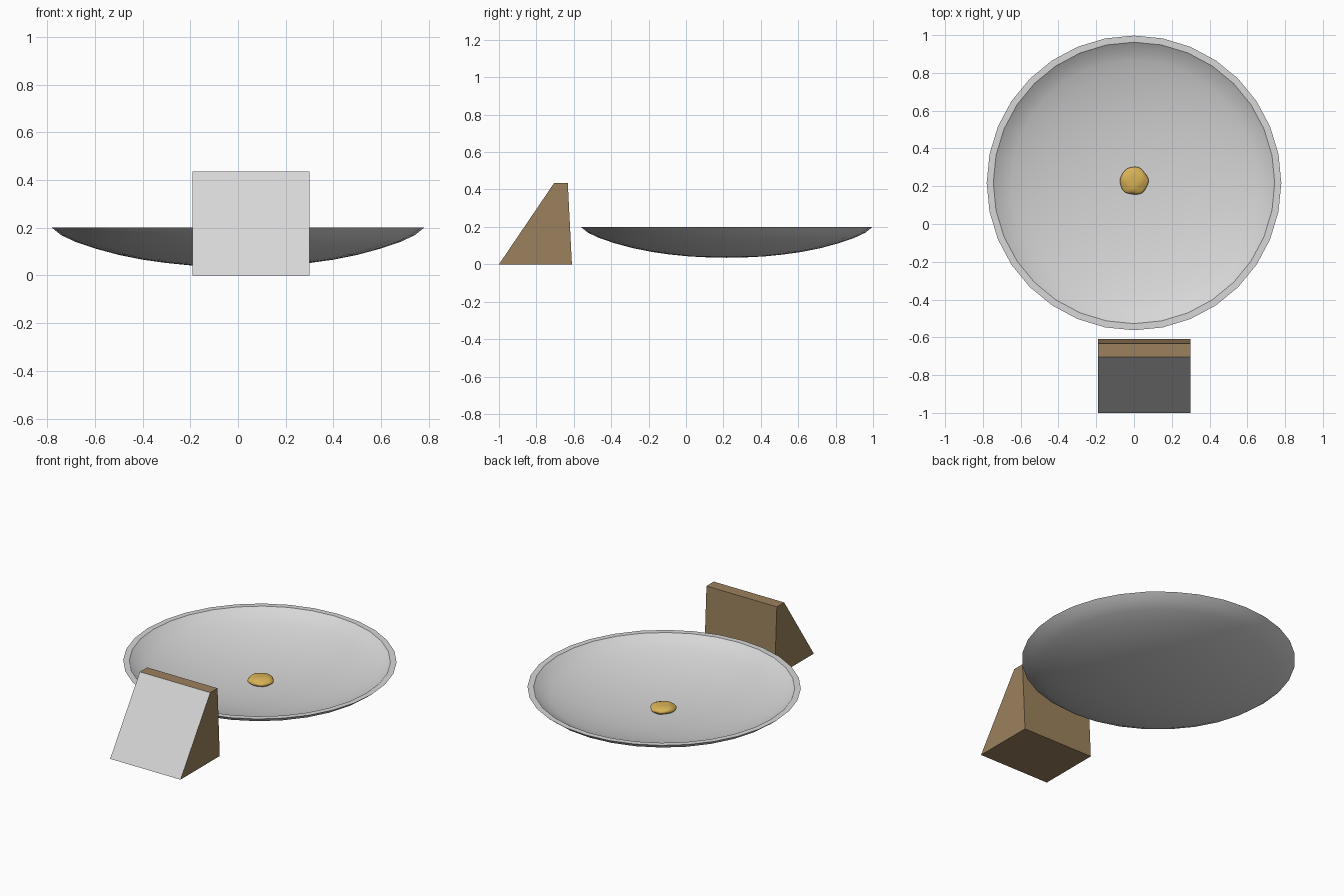
import bpy, bmesh
from math import tau, sin, cos
from mathutils import Vector

cube = bpy.data.objects.get("Cube")
if cube:
    bpy.data.objects.remove(cube)


def material(name, rgb):
    m = bpy.data.materials.new(name)
    m.use_nodes = True
    m.diffuse_color = (*rgb, 1)
    m.node_tree.nodes["Principled BSDF"].inputs["Base Color"].default_value = (*rgb, 1)
    return m


grey = material("light grey", (0.68, 0.68, 0.68))
wood = material("brown wood", (0.33, 0.22, 0.11))
gold = material("gold", (0.68, 0.44, 0.09))


def make_object(name, bm, mats, location=(0, 0, 0), smooth=False):
    bmesh.ops.recalc_face_normals(bm, faces=bm.faces)
    mesh = bpy.data.meshes.new(name)
    bm.to_mesh(mesh)
    bm.free()
    for m in mats:
        mesh.materials.append(m)
    ob = bpy.data.objects.new(name, mesh)
    bpy.context.collection.objects.link(ob)
    ob.location = location
    if smooth:
        bpy.ops.object.select_all(action="DESELECT")
        ob.select_set(True)
        bpy.context.view_layer.objects.active = ob
        bpy.ops.object.shade_smooth_by_angle(angle=0.5)
    return ob


# Shallow round dish: outer curve, then a thinner inner curve, spun round
RIM = 0.2
outer = [(0, 0.035), (0.1, 0.037), (0.2, 0.042), (0.3, 0.052), (0.4, 0.066),
         (0.5, 0.086), (0.6, 0.113), (0.68, 0.14), (0.74, 0.168), (0.78, RIM)]
inner = [(r * 0.955, RIM - (RIM - z) * 0.85) for r, z in reversed(outer)]
bm = bmesh.new()
verts = [bm.verts.new((0, r, z)) for r, z in outer + inner]
edges = [bm.edges.new(pair) for pair in zip(verts, verts[1:])]
bmesh.ops.spin(bm, geom=verts + edges, cent=(0, 0, 0), axis=(0, 0, 1),
               angle=tau, steps=32, use_duplicate=False)
bmesh.ops.remove_doubles(bm, verts=bm.verts, dist=0.0005)
make_object("dish", bm, [grey], (0, 0.2175, 0), smooth=True)

# Wooden wedge with a grey sloping front
bm = bmesh.new()
profile = [(-1, 0), (-0.61, 0), (-0.632, 0.435), (-0.705, 0.435)]
side = bm.faces.new([bm.verts.new((-0.19, y, z)) for y, z in profile])
ext = bmesh.ops.extrude_face_region(bm, geom=[side], use_keep_orig=True)
bmesh.ops.translate(bm, vec=(0.49, 0, 0),
                    verts=[g for g in ext["geom"] if isinstance(g, bmesh.types.BMVert)])
bmesh.ops.recalc_face_normals(bm, faces=bm.faces)
for f in bm.faces:
    f.material_index = 1 if f.normal.y < -0.5 else 0
make_object("wedge_block", bm, [wood, grey])

# Small lumpy nugget, pinched towards the back
bm = bmesh.new()
bmesh.ops.create_icosphere(bm, subdivisions=4, radius=1)
for v in bm.verts:
    x, y, z = v.co
    pinch = 1 - 0.35 * max(0, y) ** 2
    lump = 1 + 0.05 * sin(5 * x + 2) * cos(4 * y + 3 * z)
    v.co = Vector((x * pinch * 0.075, y * 0.075, z * 0.026)) * lump
make_object("nugget", bm, [gold], (0, 0.23, 0.079), smooth=True)
